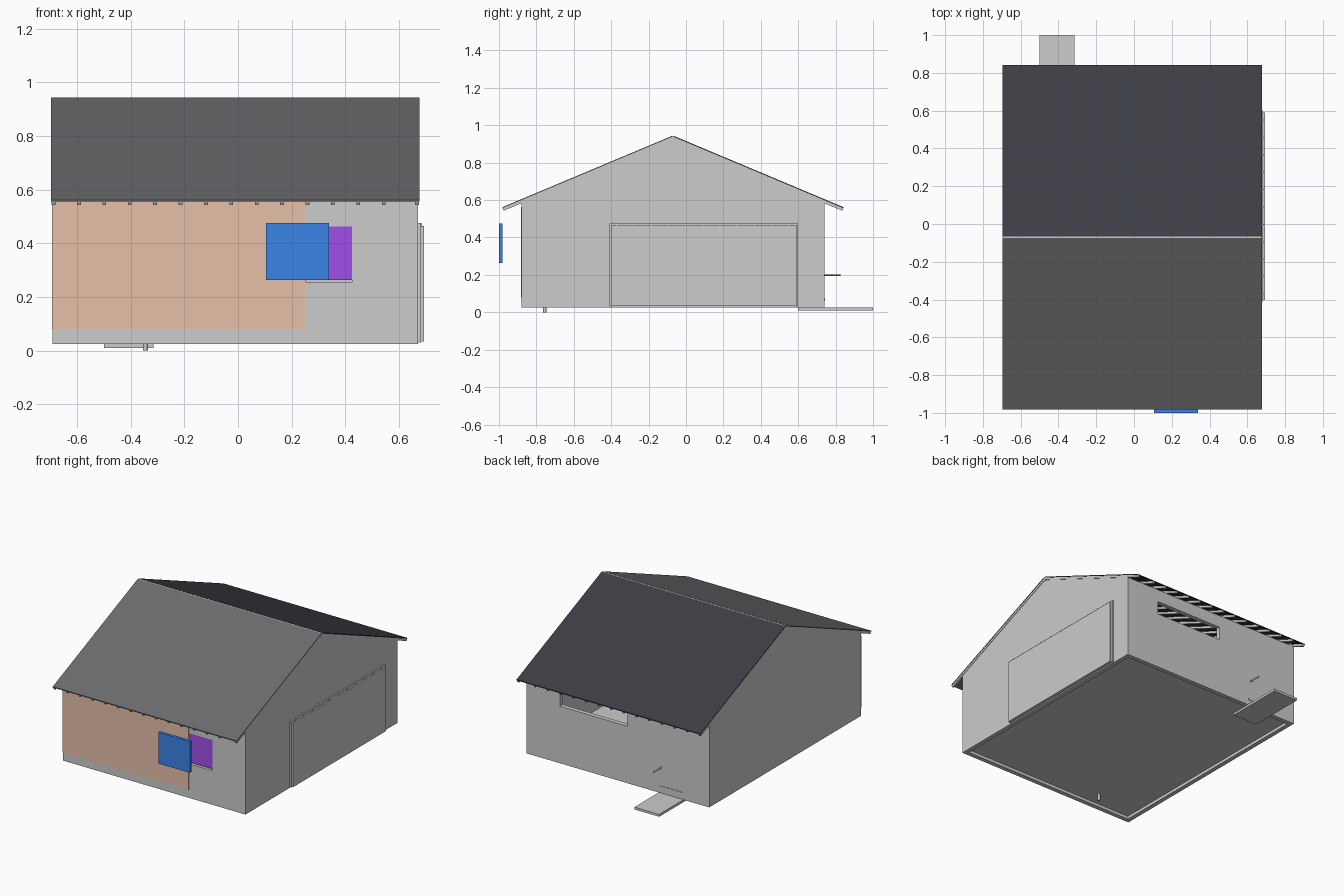
import bpy, bmesh
from mathutils import Vector

if "Cube" in bpy.data.objects:
    bpy.data.objects.remove(bpy.data.objects["Cube"])


def srgb(r, g, b):
    return tuple(((c / 255 + 0.055) / 1.055) ** 2.4 for c in (r, g, b)) + (1.0,)


def material(name, *rgb):
    m = bpy.data.materials.new(name)
    m.diffuse_color = srgb(*rgb)
    m.use_nodes = True
    m.node_tree.nodes["Principled BSDF"].inputs["Base Color"].default_value = m.diffuse_color
    return m


GREY = material("light_grey", 204, 204, 204)
ROOF_FRONT = material("roof_grey", 108, 108, 110)
ROOF_BACK = material("roof_slate", 61, 62, 69)
PEACH = material("peach", 229, 192, 168)
BLUE = material("blue", 60, 133, 234)
PURPLE = material("purple", 162, 79, 232)


def finish(name, bm, mat):
    bmesh.ops.recalc_face_normals(bm, faces=bm.faces)
    me = bpy.data.meshes.new(name)
    bm.to_mesh(me)
    bm.free()
    me.materials.append(mat)
    ob = bpy.data.objects.new(name, me)
    bpy.context.collection.objects.link(ob)
    return ob


def prism(name, profile, x0, x1, mat):
    """Extrude a (y, z) profile from x0 to x1."""
    bm = bmesh.new()
    face = bm.faces.new([bm.verts.new((x0, y, z)) for y, z in profile])
    ext = bmesh.ops.extrude_face_region(bm, geom=[face])["geom"]
    bmesh.ops.translate(bm, vec=Vector((x1 - x0, 0, 0)),
                        verts=[v for v in ext if isinstance(v, bmesh.types.BMVert)])
    return finish(name, bm, mat)


def box(name, x0, x1, y0, y1, z0, z1, mat=GREY):
    return prism(name, [(y0, z0), (y1, z0), (y1, z1), (y0, z1)], x0, x1, mat)


def cut(ob, name, *bounds):
    """Cut a box-shaped opening with a hidden cutter."""
    cutter = box(name, *bounds)
    cutter.hide_render = True
    cutter.hide_viewport = True
    cutter.display_type = 'WIRE'
    mod = ob.modifiers.new(name, 'BOOLEAN')
    mod.operation = 'DIFFERENCE'
    mod.solver = 'EXACT'
    mod.object = cutter


def rod(name, a, b, radius, segments=12):
    a, b = Vector(a), Vector(b)
    bm = bmesh.new()
    bmesh.ops.create_cone(bm, cap_ends=True, segments=segments, radius1=radius,
                          radius2=radius, depth=(b - a).length)
    rot = (b - a).to_track_quat('Z', 'Y').to_matrix()
    bmesh.ops.rotate(bm, cent=(0, 0, 0), matrix=rot, verts=bm.verts)
    bmesh.ops.translate(bm, vec=(a + b) / 2, verts=bm.verts)
    return finish(name, bm, GREY)


# Main dimensions
X0, X1, Y0, Y1 = -0.692, 0.672, -0.88, 0.74
T = 0.03                       # wall thickness
BASE, SILL, EAVE = 0.025, 0.08, 0.585
RIDGE_Y, RIDGE_Z, SLOPE = -0.07, 0.945, 0.42


def roof_z(y, drop=0.0):
    return RIDGE_Z - SLOPE * abs(y - RIDGE_Y) - drop


# Base ring and raised floor
box("base_front", X0, X1, Y0, Y0 + T, BASE, SILL)
box("base_back", X0, X1, Y1 - T, Y1, BASE, SILL)
box("base_left", X0, X0 + T, Y0 + T, Y1 - T, BASE, SILL)
box("base_right", X1 - T, X1, Y0 + T, Y1 - T, BASE, SILL)
box("floor", X0 + T, X1 - T, Y0 + T, Y1 - T, 0.045, 0.06)

# Walls with window openings
front = box("front_wall", X0, X1, Y0, Y0 + T, SILL, EAVE)
cut(front, "front_window_cutter", 0.252, 0.425, Y0 - 0.1, Y0 + 0.1, 0.255, 0.462)
back = box("back_wall", X0, X1, Y1 - T, Y1, SILL, EAVE)
cut(back, "back_window_cutter", -0.08, 0.425, Y1 - 0.1, Y1 + 0.1, 0.41, 0.50)
box("left_wall", X0, X0 + T, Y0 + T, Y1 - T, SILL, EAVE)
box("right_wall", X1 - T, X1, Y0 + T, Y1 - T, SILL, EAVE)

# Gable ends above the side walls
gable = [(Y0, EAVE), (Y1, EAVE), (Y1, roof_z(Y1, 0.005)),
         (RIDGE_Y, RIDGE_Z - 0.005), (Y0, roof_z(Y0, 0.005))]
prism("left_gable", gable, X0, X0 + T, GREY)
prism("right_gable", gable, X1 - T, X1, GREY)

# Roof sheets and rafters on both slopes
rafter_xs = [-0.688 + 0.0947 * i for i in range(14)] + [0.668]
for label, ye, s, mat in (("front", -0.982, -1, ROOF_FRONT), ("back", 0.842, 1, ROOF_BACK)):
    yr = RIDGE_Y + 0.005 * s
    prism(label + "_roof", [(yr, roof_z(yr)), (ye, roof_z(ye)),
                            (ye, roof_z(ye, 0.006)), (yr, roof_z(yr, 0.006))],
          -0.697, 0.677, mat)
    yt = ye - 0.007 * s
    for i, x in enumerate(rafter_xs):
        prism(f"{label}_rafter_{i + 1}",
              [(yr, roof_z(yr, 0.006)), (ye, roof_z(ye, 0.006)),
               (yt, roof_z(yt, 0.022)), (yr, roof_z(yr, 0.022))],
              x - 0.007, x + 0.007, GREY)
box("ridge_board", -0.696, 0.676, RIDGE_Y - 0.005, RIDGE_Y + 0.005, 0.915, 0.942)

# Painted front panel, window pane and sliding shutter
box("painted_panel", -0.694, 0.25, Y0 - 0.003, Y0, SILL, 0.562, PEACH)
box("window_pane", 0.252, 0.425, Y0 + 0.004, Y0 + 0.012, 0.264, 0.462, PURPLE)
box("shutter", 0.105, 0.34, -1.0, -0.98, 0.264, 0.475, BLUE)

# Large side door with frame and rail brackets
box("side_door", X1, 0.693, -0.402, 0.59, 0.033, 0.465)
box("door_top_rail", X1, 0.682, -0.41, 0.60, 0.465, 0.476)
box("door_front_jamb", X1, 0.682, -0.41, -0.402, 0.03, 0.465)
box("door_back_jamb", X1, 0.682, 0.59, 0.60, 0.03, 0.465)
for i in range(11):
    y = -0.37 + 0.092 * i
    box(f"rail_bracket_{i + 1}", 0.682, 0.687, y - 0.003, y + 0.003, 0.465, 0.474)

# Back landing board, slot strip, perch rod and peg under the floor
box("landing_board", -0.50, -0.315, 0.60, 1.0, 0.01, 0.026)
box("entry_strip", -0.50, -0.32, Y1, Y1 + 0.003, 0.062, 0.074)
rod("perch", (-0.335, Y1 - 0.02, 0.2), (-0.335, 0.825, 0.2), 0.005)
rod("floor_peg", (-0.345, -0.755, 0.0), (-0.345, -0.755, 0.05), 0.009)
